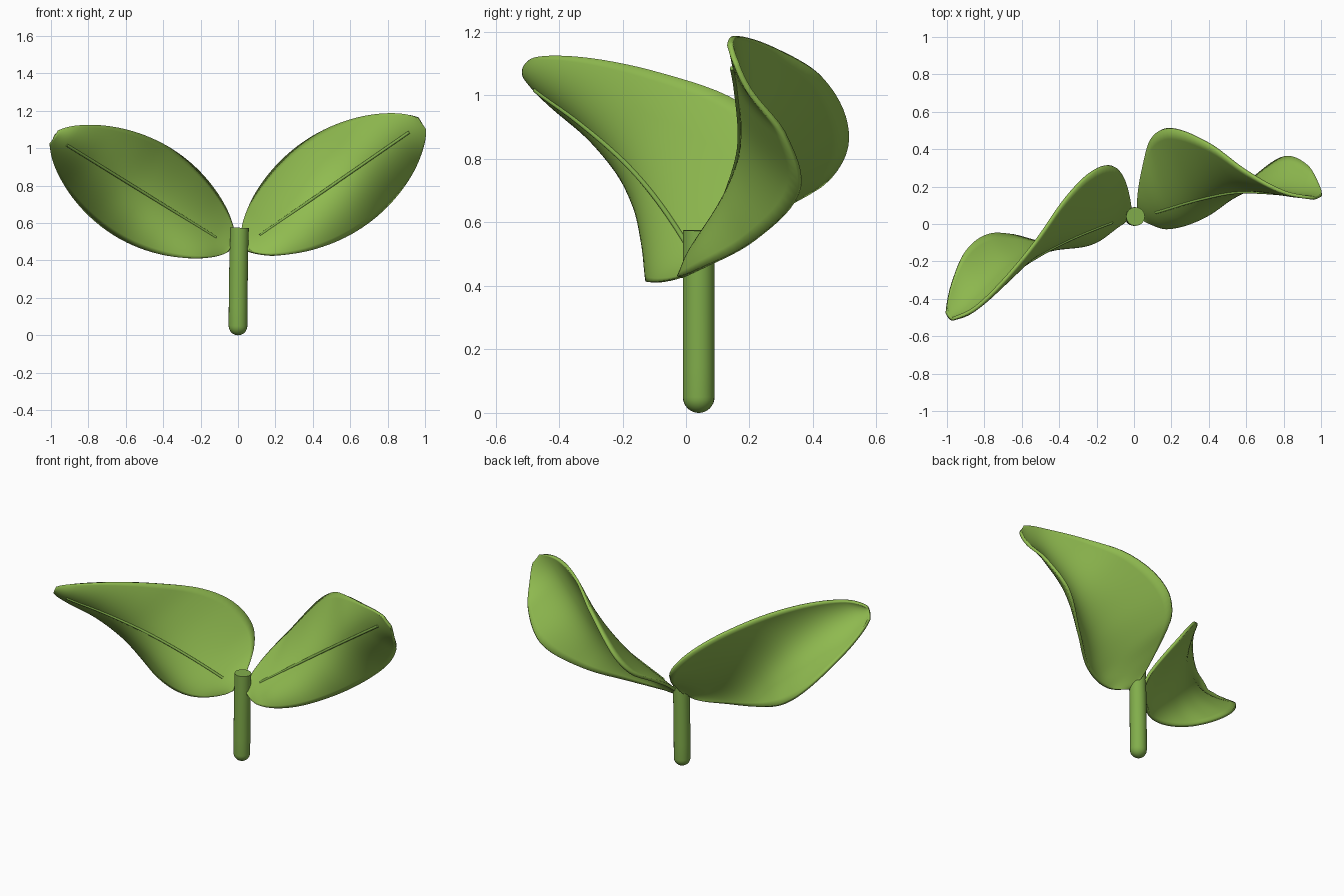
import bpy, bmesh, math
from mathutils import Vector

if "Cube" in bpy.data.objects:
    bpy.data.objects.remove(bpy.data.objects["Cube"])

def material(name, rgb):
    m = bpy.data.materials.new(name)
    m.diffuse_color = (*rgb, 1)
    m.use_nodes = True
    m.node_tree.nodes["Principled BSDF"].inputs["Base Color"].default_value = m.diffuse_color
    return m

LEAF = material("leaf_green", (0.28, 0.50, 0.08))
STEM = material("stem_green", (0.22, 0.42, 0.07))

def add_object(name, bm, mat):
    bmesh.ops.recalc_face_normals(bm, faces=bm.faces)
    me = bpy.data.meshes.new(name)
    bm.to_mesh(me)
    bm.free()
    me.materials.append(mat)
    ob = bpy.data.objects.new(name, me)
    bpy.context.collection.objects.link(ob)
    bpy.ops.object.select_all(action='DESELECT')
    ob.select_set(True)
    bpy.context.view_layer.objects.active = ob
    bpy.ops.object.shade_smooth_by_angle(angle=math.radians(40))
    return ob

def curve(pts, t):
    """Smooth cubic interpolation through (t, value) pairs."""
    n = len(pts)
    slope = lambda i: ((pts[min(i + 1, n - 1)][1] - pts[max(i - 1, 0)][1]) /
                       (pts[min(i + 1, n - 1)][0] - pts[max(i - 1, 0)][0]))
    i = 0
    while i < n - 2 and t > pts[i + 1][0]:
        i += 1
    (a, p), (b, q) = pts[i], pts[i + 1]
    h = b - a
    u = (t - a) / h
    return ((2*u**3 - 3*u**2 + 1) * p + (u**3 - 2*u**2 + u) * h * slope(i)
            + (3*u**2 - 2*u**3) * q + (u**3 - u**2) * h * slope(i + 1))

def tube(name, rings, mat, sides=24):
    """Tube through (centre, radius) rings, capped at both ends."""
    bm = bmesh.new()
    pts = [c for c, r in rings]
    loops = []
    for i, (c, r) in enumerate(rings):
        axis = (pts[min(i + 1, len(pts) - 1)] - pts[max(i - 1, 0)]).normalized()
        e1 = axis.cross(Vector((0, 1, 0))).normalized()
        e2 = axis.cross(e1)
        loops.append([bm.verts.new(c + r * (math.cos(a) * e1 + math.sin(a) * e2))
                      for a in (2 * math.pi * k / sides for k in range(sides))])
    for A, B in zip(loops, loops[1:]):
        for k in range(sides):
            j = (k + 1) % sides
            bm.faces.new((A[k], A[j], B[j], B[k]))
    bm.faces.new(loops[0])
    bm.faces.new(loops[-1])
    return add_object(name, bm, mat)

def leaf(side, base, tip, upper, mid, lower):
    """Twisted, cupped blade: front outline from a sine, depth from three curves."""
    base, tip = Vector(base), Vector(tip)
    d = (tip - base).normalized()
    n = Vector((-d.y, d.x)) if d.x > 0 else Vector((d.y, -d.x))

    def point(t, v):
        w = 0.272 * math.sin(math.pi * t) ** 0.58
        p = base.lerp(tip, t) + n * w * v
        u, m, l = curve(upper, t), curve(mid, t), curve(lower, t)
        y = m + (u - l) / 2 * v + ((u + l) / 2 - m) * v * v
        return Vector((p.x, y, p.y))

    bm = bmesh.new()
    rows, cols = 48, 20
    grid = []
    for i in range(rows + 1):
        t = 0.5 - 0.5 * math.cos(math.pi * (0.05 + 0.89 * i / rows))
        grid.append([bm.verts.new(point(t, 2 * j / cols - 1)) for j in range(cols + 1)])
    for A, B in zip(grid, grid[1:]):
        for j in range(cols):
            bm.faces.new((A[j], A[j + 1], B[j + 1], B[j]))
    ob = add_object(side + "_leaf", bm, LEAF)
    s = ob.modifiers.new("thickness", 'SOLIDIFY')
    s.thickness, s.offset = 0.018, 0
    # raised midrib on the front face
    rib = [(point(0.09 + 0.83 * i / 24, 0) + Vector((0, -0.011, 0)), 0.008) for i in range(25)]
    tube(side + "_midrib", rib, STEM, 10)

leaf("right", (0.03, 0.475), (0.992, 1.139),
     upper=[(0, .07), (.086, .28), (.17, .45), (.31, .51), (.54, .43), (.73, .28), (.89, .17), (1, .135)],
     mid=[(0, .05), (.1, .075), (.33, .14), (.55, .18), (.83, .168), (1, .145)],
     lower=[(0, .02), (.083, -.02), (.245, .05), (.43, .21), (.65, .355), (.83, .31), (.94, .2), (1, .15)])

leaf("left", (-0.03, 0.469), (-0.992, 1.065),
     upper=[(0, .07), (.1, .24), (.2, .31), (.35, .27), (.5, .13), (.65, -.09), (.8, -.30), (.92, -.45), (1, -.51)],
     mid=[(0, .04), (.1, .015), (.35, -.085), (.55, -.19), (.76, -.335), (.92, -.465), (1, -.51)],
     lower=[(0, .02), (.1, -.09), (.2, -.12), (.35, -.10), (.5, -.06), (.65, -.06), (.8, -.15), (.92, -.33), (1, -.49)])

# stem with a rounded foot and a flat top
R = 0.05
foot = [(Vector((0, 0.04, R - R * math.cos(a))), max(R * math.sin(a), 0.002))
        for a in (math.pi / 2 * k / 8 for k in range(9))]
shaft = [(Vector((0.008 * (z / 0.575) ** 2, 0.04, z)), R) for z in (0.15, 0.25, 0.35, 0.45, 0.52, 0.575)]
tube("stem", foot + shaft, STEM)
